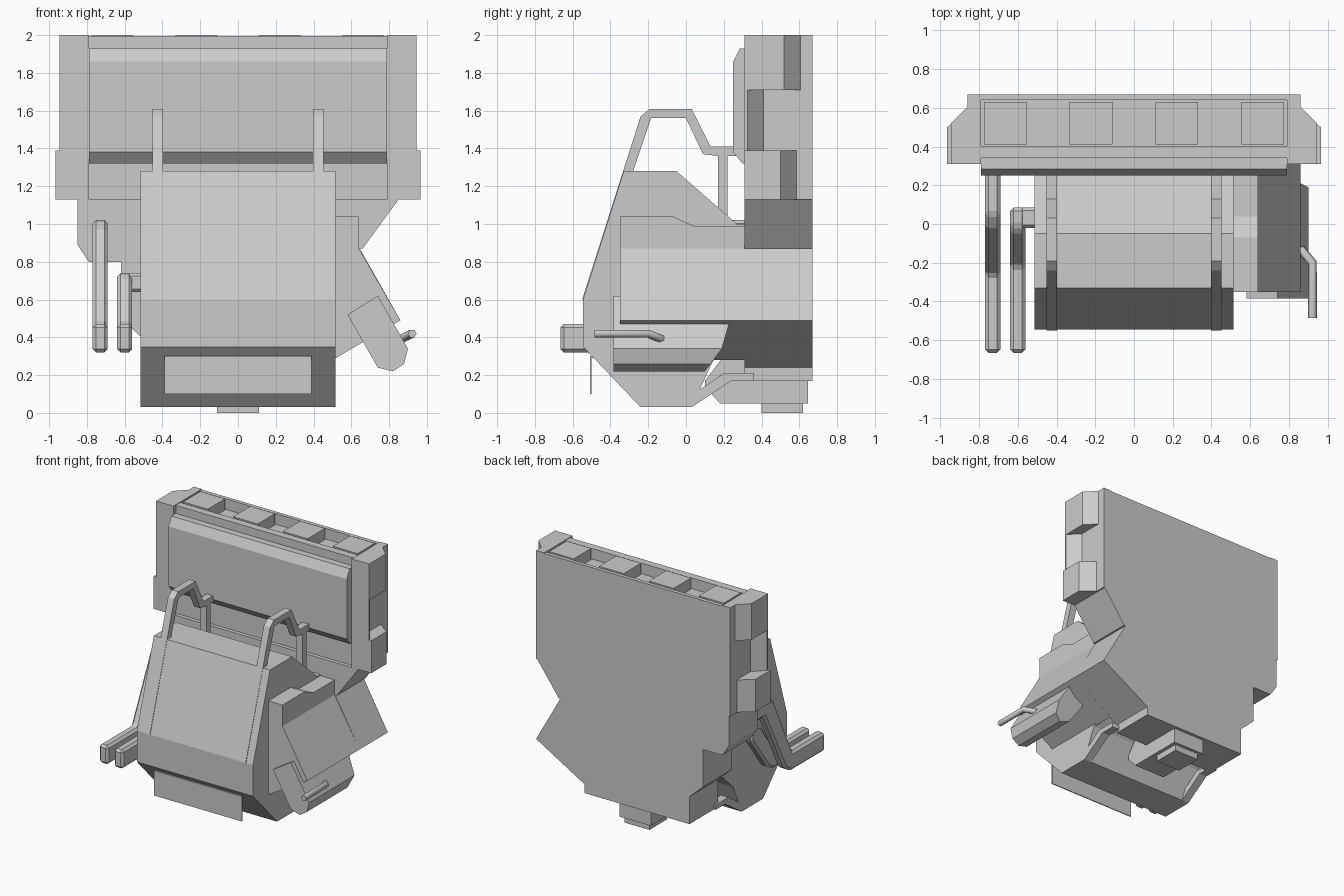
import bpy, bmesh
from mathutils import Vector

if "Cube" in bpy.data.objects:
    bpy.data.objects.remove(bpy.data.objects["Cube"])


def prism(name, pts, axis, a, b, bevel=0):
    """Extrude a 2D profile from a to b along an axis ('x': pts=yz, 'y': pts=xz, 'z': pts=xy)."""
    def place(p, t):
        return {'x': (t, p[0], p[1]), 'y': (p[0], t, p[1]), 'z': (p[0], p[1], t)}[axis]
    bm = bmesh.new()
    face = bm.faces.new([bm.verts.new(place(p, a)) for p in pts])
    out = bmesh.ops.extrude_face_region(bm, geom=[face])
    move = Vector(place((0, 0), b - a))
    bmesh.ops.translate(bm, vec=move, verts=[v for v in out['geom'] if isinstance(v, bmesh.types.BMVert)])
    bmesh.ops.recalc_face_normals(bm, faces=bm.faces)
    me = bpy.data.meshes.new(name)
    bm.to_mesh(me)
    bm.free()
    ob = bpy.data.objects.new(name, me)
    bpy.context.collection.objects.link(ob)
    if bevel:
        m = ob.modifiers.new("bevel", 'BEVEL')
        m.width, m.segments = bevel, 1
    return ob


def box(name, x0, x1, y0, y1, z0, z1, bevel=0):
    return prism(name, [(x0, y0), (x1, y0), (x1, y1), (x0, y1)], 'z', z0, z1, bevel)


# Back shell: lower stepped plate and upper core
prism("back_plate_lower", [(-.85, 1.13), (.85, 1.13), (.66, .87), (.645, .87), (.86, .49), (.43, .24),
      (.43, .17), (-.5, .17), (-.5, .39), (-.62, .5), (-.62, .8), (-.79, .8), (-.85, .89)], 'y', .31, .67)
box("back_plate_upper", -.8, .8, .34, .67, 1.13, 1.91)

# Side columns: three stacked sections with different chamfers
for s, side in ((1, "right"), (-1, "left")):
    for i, (z0, z1, w, y) in enumerate(((1.13, 1.39, .965, .5), (1.39, 1.71, .945, .325), (1.71, 2, .945, .52))):
        outline = [(.79, .31), (w, .31), (w, y), (.86, y + .085), (.86, .67), (.79, .67)]
        prism(f"column_{side}_{i}", [(s * x, yy) for x, yy in outline], 'z', z0, z1)

# Top rims and the four blocks in the tray
box("top_rim_back", -.8, .8, .64, .67, 1.91, 1.995)
box("top_rim_front", -.8, .8, .34, .4, 1.91, 1.995)
for i in range(4):
    x = -.665 + i * .443
    box(f"top_block_{i}", x - .11, x + .11, .41, .63, 1.9, 2.0)

# Bevelled front panel
prism("front_panel", [(.35, 1.93), (.285, 1.93), (.25, 1.86), (.25, 1.38), (.3, 1.32), (.35, 1.32)], 'x', -.79, .79)

# Main faceted body
prism("main_body", [(-.33, 1.28), (-.05, 1.28), (.27, 1.0), (.33, 1.0), (.33, .45), (.14, .27),
      (.03, .03), (-.24, .03), (-.545, .35), (-.545, .6)], 'x', -.515, .515)
box("front_skirt", -.39, .39, -.508, -.5, .1, .3)
box("skirt_mount", -.39, .39, -.5, -.4, .29, .33)

# Lower braces, latch block and foot nub
for s in (-1, 1):
    prism("lower_brace", [(.0, .03), (.03, .03), (.24, .17), (.36, .17), (.36, .21), (.2, .21), (.04, .1)],
          'x', s * .515, s * .45)
prism("bottom_block", [(.1, .17), (.1, .14), (.18, .05), (.645, .05), (.645, .3), (.2, .3)], 'x', -.14, .14)
box("foot_nub", -.11, .11, .4, .62, 0, .06)

# Grab handles over the body
for s in (-1, 1):
    prism("grab_handle", [(-.55, .6), (-.24, 1.57), (-.19, 1.61), (.03, 1.61), (.13, 1.41), (.27, 1.41),
          (.27, 1.36), (.22, 1.36), (.22, 1.0), (.17, 1.0), (.17, 1.36), (.09, 1.37), (0, 1.56),
          (-.185, 1.56), (-.29, 1.25), (-.5, .6)], 'x', s * .425 - .028, s * .425 + .028)

# Right hip: ledge and angled slab
prism("hip_ledge", [(-.35, .86), (-.35, 1.04), (-.07, 1.04), (.04, .99), (.32, .99), (.32, .86)], 'x', .5, .64)
prism("hip_slab", [(.5, .87), (.64, .87), (.86, .49), (.5, .28)], 'y', -.35, .32)

# Lower flap with its rear end cut at an angle
flap = prism("hip_flap", [(.58, .52), (.74, .62), (.9, .34), (.88, .26), (.82, .22), (.74, .24)], 'y', -.385, .27)
for v in flap.data.vertices:
    if v.co.y > 0:
        v.co.y = min(.27, .1 + (v.co.z - .22) * .75)

# Small round lever on the flap
cu = bpy.data.curves.new("flap_lever", 'CURVE')
cu.dimensions = '3D'
cu.bevel_depth, cu.bevel_resolution, cu.use_fill_caps = .023, 1, True
path = [(.922, -.485, .42), (.922, -.2, .42), (.86, -.13, .39)]
sp = cu.splines.new('POLY')
sp.points.add(len(path) - 1)
for p, c in zip(sp.points, path):
    p.co = (*c, 1)
bpy.context.collection.objects.link(bpy.data.objects.new("flap_lever", cu))

# Two cranked bars on the left
prism("outer_bar", [(.33, 1.02), (.05, 1.02), (-.02, .97), (-.26, .47), (-.665, .47), (-.665, .32),
      (-.24, .32), (-.16, .37), (.1, .88), (.33, .88)], 'x', -.77, -.69, .018)
prism("inner_bar", [(.085, .74), (-.01, .74), (-.05, .71), (-.22, .47), (-.665, .47), (-.665, .32),
      (-.2, .32), (-.13, .36), (.085, .65)], 'x', -.64, -.56, .018)
box("inner_bar_stub", -.59, -.5, -.02, .085, .64, .74, .015)
